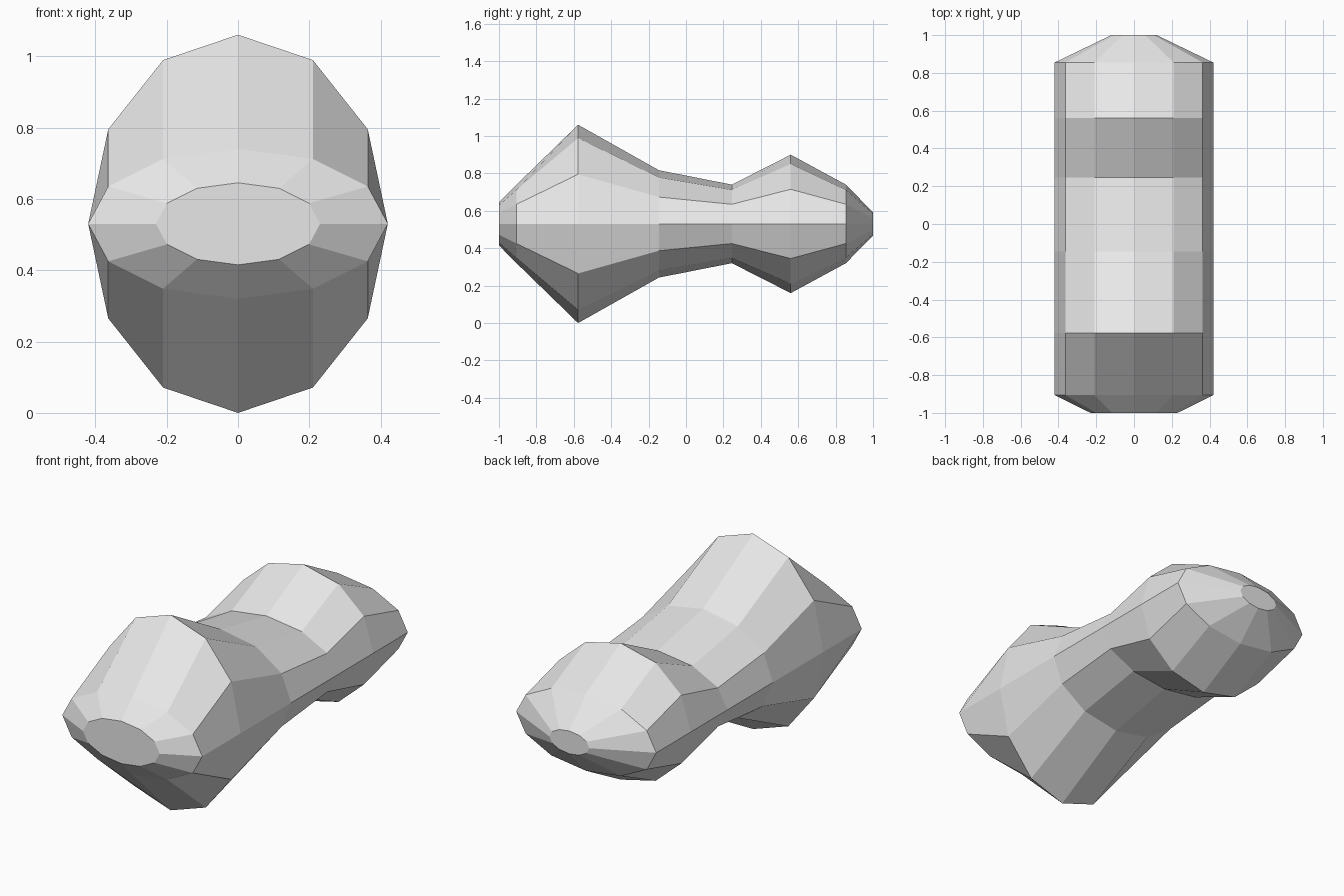
import bpy, bmesh, math

if "Cube" in bpy.data.objects:
    bpy.data.objects.remove(bpy.data.objects["Cube"])

SIDES = 12
CENTRE_Z = 0.53

# Body stations along the length: y, half width, half height
STATIONS = [
    (-1.0, 0.23, 0.115),
    (-0.906, 0.42, 0.21),
    (-0.577, 0.42, 0.53),
    (-0.145, 0.42, 0.287),
    (0.245, 0.42, 0.21),
    (0.56, 0.42, 0.37),
    (0.855, 0.42, 0.21),
    (1.0, 0.12, 0.062),
]

grey = bpy.data.materials.new("light grey")
grey.diffuse_color = (0.8, 0.8, 0.8, 1)
grey.use_nodes = True
grey.node_tree.nodes["Principled BSDF"].inputs["Base Color"].default_value = grey.diffuse_color


def ring(bm, y, rx, rz):
    """One elliptical cross-section."""
    angles = [2 * math.pi * i / SIDES for i in range(SIDES)]
    return [bm.verts.new((rx * math.cos(a), y, CENTRE_Z + rz * math.sin(a)))
            for a in angles]


# Waisted body lofted through the stations
bm = bmesh.new()
rings = [ring(bm, *s) for s in STATIONS]
for a, b in zip(rings, rings[1:]):
    for i in range(SIDES):
        j = (i + 1) % SIDES
        bm.faces.new((a[i], a[j], b[j], b[i]))

# Flat end caps
bm.faces.new(rings[0])
bm.faces.new(rings[-1])
bmesh.ops.recalc_face_normals(bm, faces=bm.faces)

mesh = bpy.data.meshes.new("body")
bm.to_mesh(mesh)
bm.free()
mesh.materials.append(grey)
body = bpy.data.objects.new("body", mesh)
bpy.context.collection.objects.link(body)
